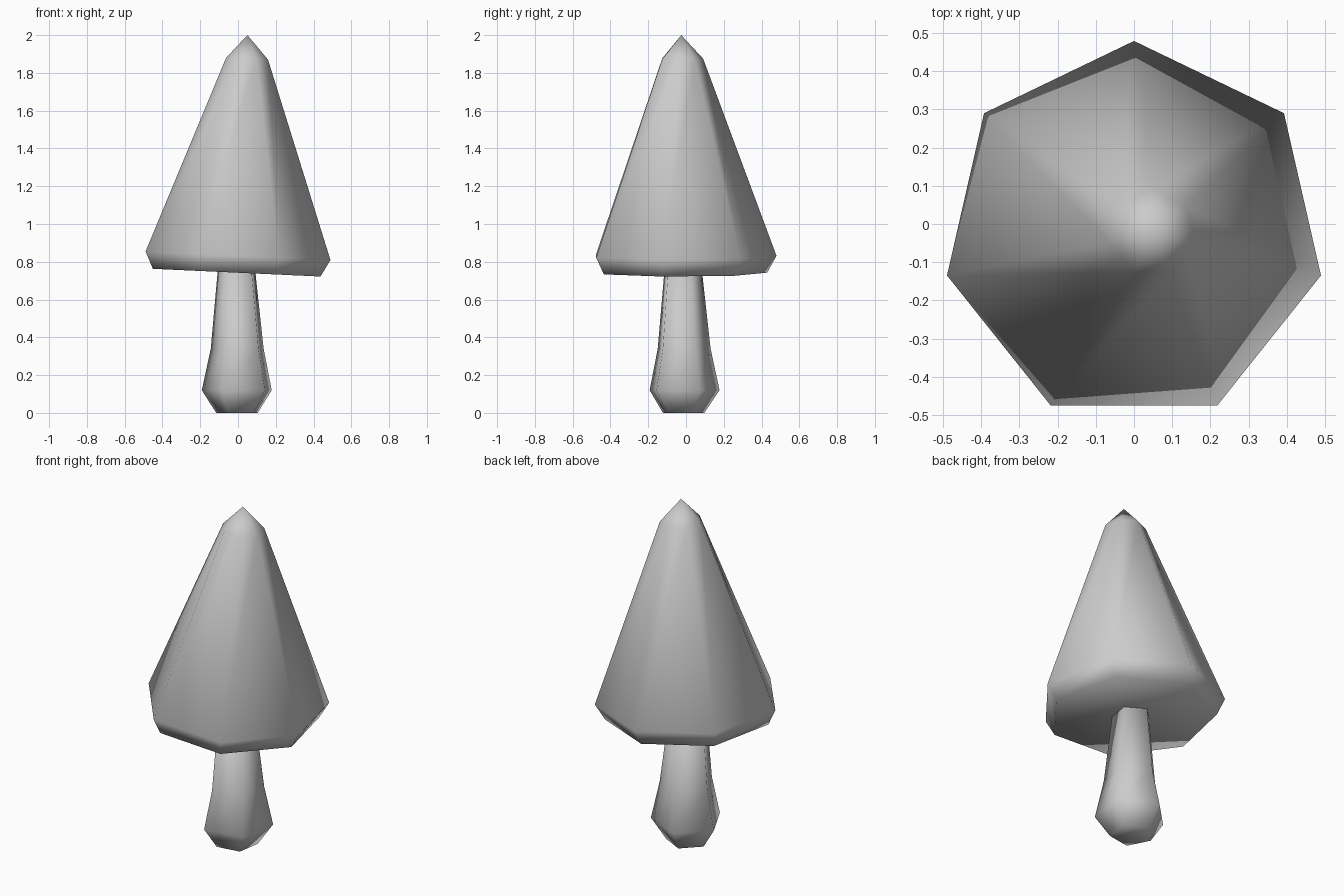
import bpy, bmesh, math

if "Cube" in bpy.data.objects:
    bpy.data.objects.remove(bpy.data.objects["Cube"])

grey = bpy.data.materials.new("plain grey")
grey.diffuse_color = (0.6, 0.6, 0.6, 1)
grey.use_nodes = True
grey.node_tree.nodes["Principled BSDF"].inputs["Base Color"].default_value = grey.diffuse_color


def lathe(name, rings, sides, start, tilt=0.0, apex=None, scales=None, inward=False):
    """Loft rings (cx, cy, z, r); scales shrink each corner about the ring centre."""
    bm = bmesh.new()
    scales = scales or [1.0] * sides
    loops = []
    for cx, cy, z, r in rings:
        loop = []
        for i in range(sides):
            a = start + i * math.tau / sides
            x = cx + r * scales[i] * math.cos(a)
            y = cy + r * scales[i] * math.sin(a)
            loop.append(bm.verts.new((x, y, z + tilt * x)))
        loops.append(loop)
    for lo, hi in zip(loops, loops[1:]):
        for i in range(sides):
            j = (i + 1) % sides
            bm.faces.new((lo[i], lo[j], hi[j], hi[i]))
    bm.faces.new(loops[0][::-1])
    if apex:
        tip = bm.verts.new(apex)
        for i in range(sides):
            bm.faces.new((loops[-1][i], loops[-1][(i + 1) % sides], tip))
    else:
        bm.faces.new(loops[-1])
    bmesh.ops.recalc_face_normals(bm, faces=bm.faces[:])
    if inward:
        bmesh.ops.reverse_faces(bm, faces=bm.faces[:])
    for f in bm.faces:
        f.smooth = True
    me = bpy.data.meshes.new(name)
    bm.to_mesh(me)
    bm.free()
    me.materials.append(grey)
    ob = bpy.data.objects.new(name, me)
    bpy.context.collection.objects.link(ob)
    return ob


# Cap: seven-sided tilted cone with a tucked-in rim
up = math.pi / 2
cap = [(-0.007, -0.025, 0.742, 0.455),
       (0.0, -0.023, 0.832, 0.502),
       (0.048, -0.023, 1.877, 0.114)]
lathe("cap_outline_shell", cap, 7, up, -0.046, (0.05, -0.025, 2.0), inward=True)

# Inner cap sits a little inside the shell, closest on the -x side
fit = [0.93, 0.985, 0.985, 0.965, 0.91, 0.89, 0.90]
inner_cap = [(-0.007, -0.025, 0.762, 0.452), cap[1],
             (0.045, -0.023, 1.872, 0.112)]
lathe("cap", inner_cap, 7, up, -0.046, (0.047, -0.025, 1.985), scales=fit)

# Stem: five-sided with a bulb near the foot
corner = -math.pi / 4
stem = [(0.0, -0.018, 0.0, 0.117),
        (0.003, -0.017, 0.12, 0.197),
        (0.003, -0.017, 0.34, 0.149),
        (-0.003, -0.02, 0.75, 0.106)]
lathe("stem_outline_shell", stem, 5, corner, inward=True)
inner_stem = [(cx - 0.004, cy, z + (0.012 if z == 0 else 0), r - 0.014)
              for cx, cy, z, r in stem]
inner_stem[-1] = (-0.007, -0.02, 0.77, 0.09)
lathe("stem", inner_stem, 5, corner)
